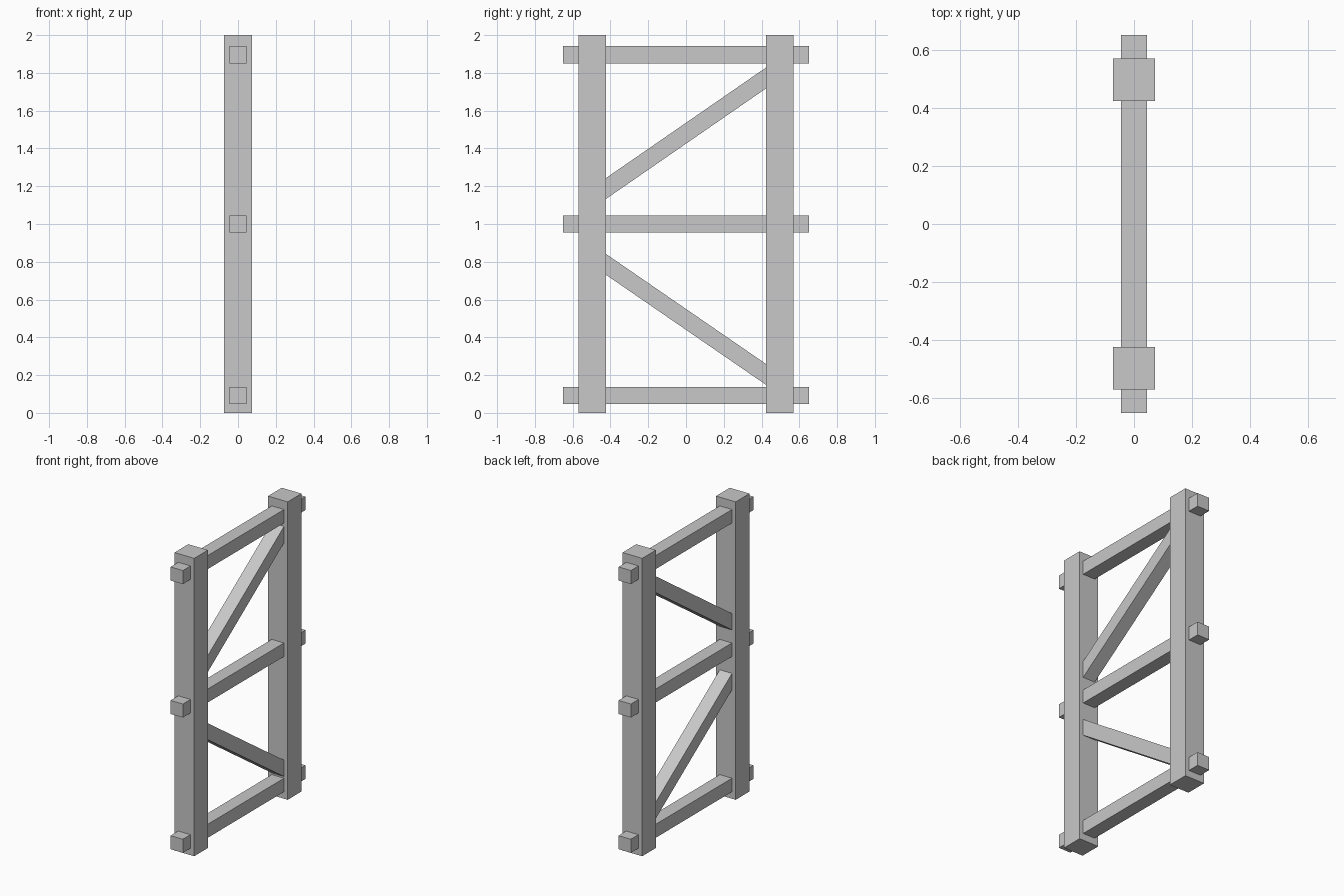
import bpy
from math import atan2, hypot
from mathutils import Matrix, Vector

cube = bpy.data.objects.get("Cube")
if cube:
    bpy.data.objects.remove(cube, do_unlink=True)

GREY = (0.58, 0.58, 0.58, 1.0)
mat = bpy.data.materials.new("plain grey")
mat.use_nodes = True
mat.diffuse_color = GREY
mat.node_tree.nodes["Principled BSDF"].inputs["Base Color"].default_value = GREY

POST, BEAM, POST_Y = 0.146, 0.091, 0.496


def box(name, centre, size, tilt=0.0):
    """Flat-sided timber, tilted about the x axis."""
    bpy.ops.mesh.primitive_cube_add(size=1)
    ob = bpy.context.object
    ob.name = ob.data.name = name
    ob.data.transform(Matrix.Rotation(tilt, 4, "X") @ Matrix.Diagonal((*size, 1)))
    ob.location = centre
    ob.data.materials.append(mat)
    return ob


def brace(name, z_front, z_back):
    """Diagonal timber running between the post centrelines."""
    a, b = Vector((0, -POST_Y, z_front)), Vector((0, POST_Y, z_back))
    dy, dz = b.y - a.y, b.z - a.z
    box(name, (a + b) / 2, (BEAM, hypot(dy, dz), BEAM), atan2(dz, dy))


# Uprights
for name, side in (("front_post", -1), ("back_post", 1)):
    box(name, (0, side * POST_Y, 1), (POST, POST, 2))

# Crossbeams that poke through the uprights
for name, z in (("bottom_beam", 0.092), ("middle_beam", 1.0), ("top_beam", 1.896)):
    box(name, (0, 0, z), (BEAM, 1.30, BEAM))

# Diagonal braces
brace("upper_brace", 1.138, 1.823)
brace("lower_brace", 0.836, 0.154)
